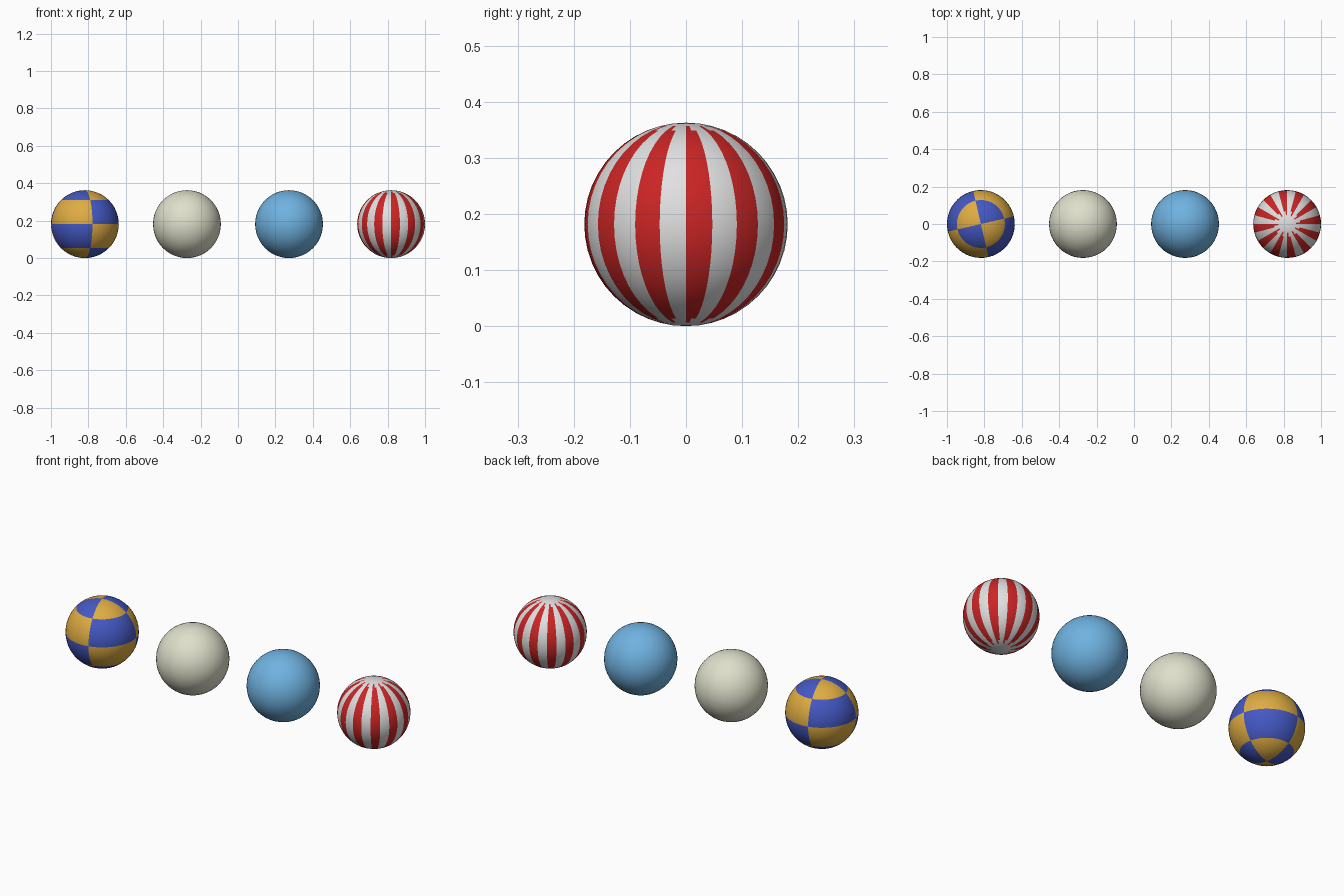
import bpy, bmesh, math

if "Cube" in bpy.data.objects:
    bpy.data.objects.remove(bpy.data.objects["Cube"])

RADIUS = 0.1813
SPACING = 0.5458


def material(name, rgb):
    m = bpy.data.materials.new(name)
    m.diffuse_color = (*rgb, 1.0)
    m.use_nodes = True
    m.node_tree.nodes["Principled BSDF"].inputs["Base Color"].default_value = m.diffuse_color
    return m


GOLD = material("gold", (0.73, 0.41, 0.055))
BLUE = material("royal blue", (0.058, 0.098, 0.55))
CREAM = material("cream", (0.74, 0.74, 0.60))
SKY = material("sky blue", (0.16, 0.445, 0.745))
RED = material("red", (0.60, 0.018, 0.018))
WHITE = material("white", (0.75, 0.75, 0.75))


def ball(name, slot, mats, rule=None, turn=0.0):
    """Smooth ball in the row; rule(longitude, latitude) picks the material of a face."""
    bm = bmesh.new()
    bmesh.ops.create_uvsphere(bm, u_segments=48, v_segments=24, radius=RADIUS)
    for f in bm.faces:
        f.smooth = True
        if rule:
            c = f.calc_center_median()
            lon = math.degrees(math.atan2(c.y, c.x)) % 360
            lat = math.degrees(math.atan2(c.z, math.hypot(c.x, c.y)))
            f.material_index = rule(lon, lat)
    mesh = bpy.data.meshes.new(name)
    bm.to_mesh(mesh)
    bm.free()
    for m in mats:
        mesh.materials.append(m)
    ob = bpy.data.objects.new(name, mesh)
    ob.location = ((slot - 1.5) * SPACING, 0, RADIUS)
    ob.rotation_euler.z = math.radians(turn)
    bpy.context.collection.objects.link(ob)
    return ob


def checks(lon, lat):
    # four quarter turns by four 45 degree bands
    return (int(lon // 90) + int((lat + 90) // 45)) % 2


def stripes(lon, lat):
    # twelve red stripes that thin out into white caps
    if lon % 30 > 15 or abs(lat) > 75:
        return 0
    if abs(lat) > 67.5 and lon % 15 > 7.5:
        return 0
    return 1


ball("checked_ball", 0, [GOLD, BLUE], checks, turn=13)
ball("cream_ball", 1, [CREAM])
ball("sky_blue_ball", 2, [SKY])
ball("striped_ball", 3, [WHITE, RED], stripes)
